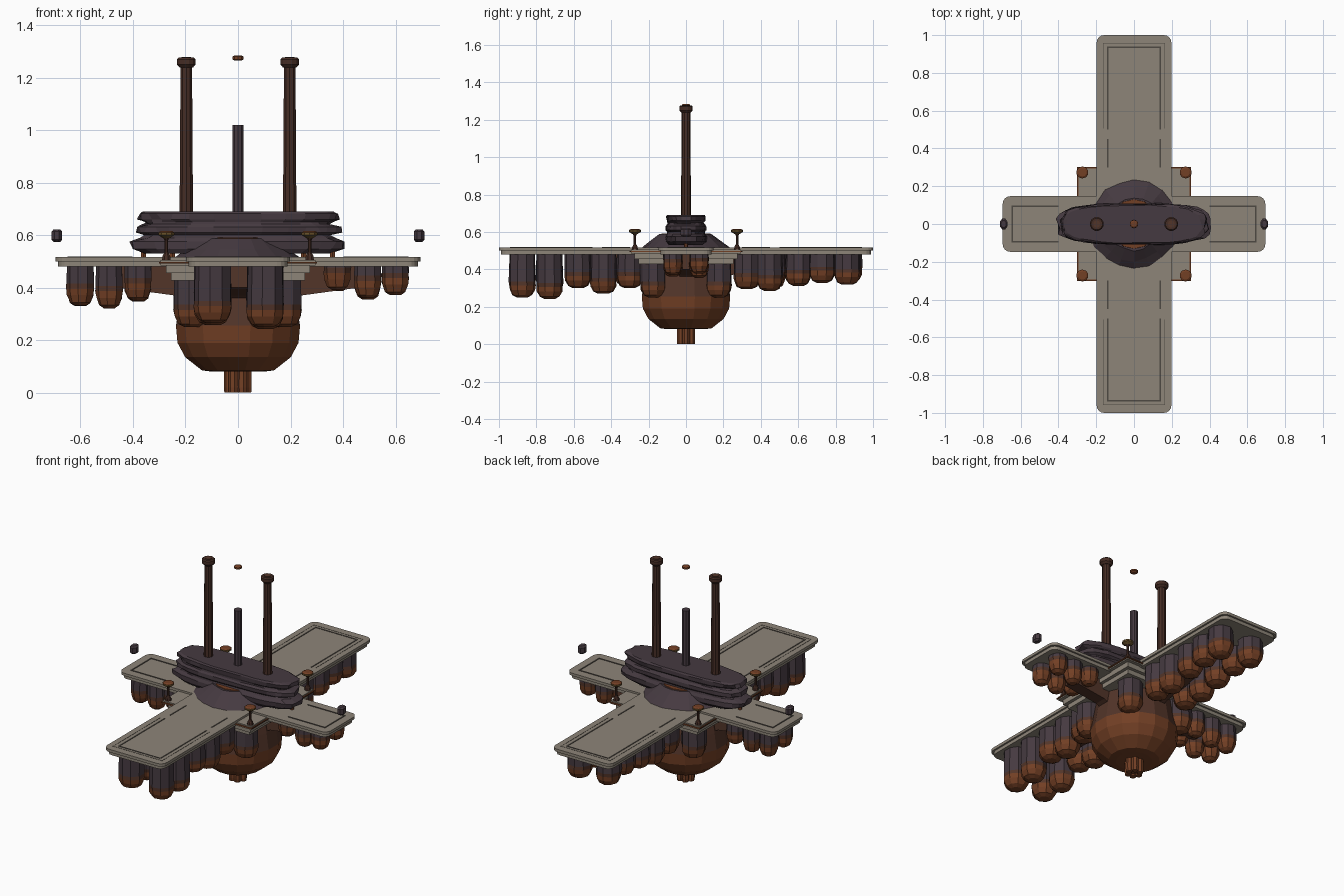
import bpy, bmesh, math, random

random.seed(4)
cube = bpy.data.objects.get("Cube")
if cube:
    bpy.data.objects.remove(cube, do_unlink=True)


def material(name, r, g, b):
    m = bpy.data.materials.new(name)
    m.use_nodes = True
    m.diffuse_color = (r, g, b, 1)
    bsdf = m.node_tree.nodes["Principled BSDF"]
    bsdf.inputs["Base Color"].default_value = (r, g, b, 1)
    bsdf.inputs["Roughness"].default_value = 0.9
    return m


STONE = material("grey stone", 0.27, 0.235, 0.19)
GROOVE = material("dark groove", 0.075, 0.065, 0.055)
PURPLE = material("dark purple rock", 0.06, 0.042, 0.052)
BROWN = material("brown", 0.085, 0.035, 0.022)
RUST = material("rust", 0.17, 0.05, 0.018)
DARK = material("dark brown", 0.06, 0.026, 0.018)
GOLD = material("old gold", 0.14, 0.085, 0.025)


def finish(name, bm, mats, rule=None):
    bmesh.ops.recalc_face_normals(bm, faces=bm.faces)
    if rule:
        for f in bm.faces:
            f.material_index = rule(f.calc_center_median())
    mesh = bpy.data.meshes.new(name)
    bm.to_mesh(mesh)
    bm.free()
    for m in mats:
        mesh.materials.append(m)
    ob = bpy.data.objects.new(name, mesh)
    bpy.context.collection.objects.link(ob)
    return ob


def lathe(name, profile, mats, x=0, y=0, sides=8, sx=1, sy=1, power=1, jitter=0, rule=None):
    """Stack of rings through (radius, z) points, optionally squared and roughened."""
    bm = bmesh.new()
    rings = []
    for r, z in profile:
        ring = []
        for i in range(sides):
            a = math.tau * (i + 0.5) / sides
            c, s = math.cos(a), math.sin(a)
            c = math.copysign(abs(c) ** power, c)
            s = math.copysign(abs(s) ** power, s)
            k = r * (1 + random.uniform(-jitter, jitter))
            ring.append(bm.verts.new((x + c * k * sx, y + s * k * sy, z)))
        rings.append(ring)
    for low, high in zip(rings, rings[1:]):
        for i in range(sides):
            j = (i + 1) % sides
            bm.faces.new((low[i], low[j], high[j], high[i]))
    bm.faces.new(rings[0])
    bm.faces.new(rings[-1])
    return finish(name, bm, mats, rule)


def slab(name, hx, hy, z0, z1, mat, x=0, y=0, radius=0.0):
    """Box with rounded vertical corners."""
    bm = bmesh.new()
    bmesh.ops.create_cube(bm, size=1)
    for v in bm.verts:
        v.co = (x + v.co.x * 2 * hx, y + v.co.y * 2 * hy, z0 if v.co.z < 0 else z1)
    if radius:
        edges = [e for e in bm.edges if abs(e.verts[0].co.z - e.verts[1].co.z) > 0.001]
        bmesh.ops.bevel(bm, geom=edges, offset=radius, segments=4, profile=0.5, affect='EDGES')
    return finish(name, bm, [mat])


def barrel(name, x, y, r, bottom):
    """Hanging pod with a rusty rounded foot."""
    profile = [(r * 0.4, bottom), (r * 0.75, bottom + 0.012), (r * 0.95, bottom + 0.04),
               (r, bottom + 0.065), (r, bottom + 0.085), (r * 0.97, 0.485)]
    return lathe(name, profile, [RUST, BROWN, PURPLE], x, y, 9, jitter=0.04,
                 rule=lambda c: 0 if c.z < bottom + 0.056 else 1 if c.z < bottom + 0.08 else 2)


# Cross-shaped deck with a stepped edge
slab("long_deck", 0.198, 1.0, 0.5, 0.517, STONE, radius=0.04)
slab("long_deck_under", 0.188, 0.99, 0.48, 0.5, STONE, radius=0.04)
slab("short_deck", 0.695, 0.147, 0.5, 0.516, STONE, radius=0.04)
slab("short_deck_under", 0.685, 0.137, 0.48, 0.5, STONE, radius=0.04)

# Square centre platform, narrowing downwards
slab("platform_top", 0.295, 0.295, 0.485, 0.505, STONE)
slab("platform_trim", 0.301, 0.301, 0.492, 0.498, RUST)
slab("platform_middle", 0.275, 0.275, 0.455, 0.485, STONE)
slab("platform_bottom", 0.255, 0.255, 0.428, 0.455, STONE)

# Grooved borders inlaid on the arms
for s in (-1, 1):
    for t in (-1, 1):
        slab("long_groove", 0.004, 0.218, 0.515, 0.519, GROOVE, t * 0.138, s * 0.718)
        slab("long_groove_inner", 0.004, 0.075, 0.515, 0.519, GROOVE, t * 0.138, s * 0.375)
        slab("long_groove_outer", 0.0015, 0.225, 0.515, 0.518, GROOVE, t * 0.163, s * 0.73)
        slab("short_groove", 0.122, 0.004, 0.515, 0.519, GROOVE, s * 0.523, t * 0.094)
    slab("long_groove_end", 0.142, 0.004, 0.515, 0.519, GROOVE, 0, s * 0.936)
    slab("long_groove_outer_end", 0.165, 0.0015, 0.515, 0.518, GROOVE, 0, s * 0.956)
    slab("short_groove_end", 0.004, 0.098, 0.515, 0.519, GROOVE, s * 0.645, 0)

# Pods beneath the long arms, two rows each
front_row = [(-0.87, 0.25), (-0.72, 0.242), (-0.575, 0.3), (-0.44, 0.27), (-0.31, 0.3)]
back_row = [(0.865, 0.318), (0.73, 0.328), (0.595, 0.312), (0.455, 0.285), (0.33, 0.295)]
for y, bottom in front_row + back_row:
    for x in (-0.095, 0.105):
        barrel("long_arm_pod", x, y + random.uniform(-0.01, 0.01), 0.072,
               bottom + (0.015 if x < 0 else 0))

# Smaller pods beneath the short arms
left_row = [(0.6, 0.367), (0.495, 0.352), (0.38, 0.385)]
right_row = [(-0.6, 0.328), (-0.49, 0.318), (-0.38, 0.338)]
for x, bottom in left_row + right_row:
    for y in (-0.07, 0.07):
        barrel("short_arm_pod", x, y, 0.053, bottom + random.uniform(0, 0.015))

# Corner pods around the bowl
for sx in (-1, 1):
    for sy in (-1, 1):
        barrel("corner_pod", sx * 0.175, sy * 0.175, 0.07, 0.25)

# Sloping brackets from the bowl to the arms
for dx, dy, reach in ((1, 0, 0.46), (-1, 0, 0.46), (0, 1, 0.5), (0, -1, 0.5)):
    bm = bmesh.new()
    sides = []
    for w in (-0.035, 0.035):
        sides.append([bm.verts.new((dx * d + dy * w, dy * d + dx * w, z))
                      for d, z in ((0.15, 0.485), (0.15, 0.33), (0.24, 0.37), (reach, 0.4), (reach, 0.485))])
    bm.faces.new(sides[0])
    bm.faces.new(sides[1])
    for i in range(5):
        j = (i + 1) % 5
        bm.faces.new((sides[0][i], sides[0][j], sides[1][j], sides[1][i]))
    finish("arm_bracket", bm, [BROWN])

# Bowl and the bundled stem below it
lathe("bowl", [(0.1, 0.08), (0.14, 0.085), (0.205, 0.135), (0.235, 0.19), (0.241, 0.255),
               (0.225, 0.35), (0.205, 0.45)], [RUST, BROWN], sides=16,
      rule=lambda c: 0 if c.z < 0.25 else 1)
for i in range(6):
    a = math.tau * i / 6
    lathe("stem_strand", [(0.018, 0), (0.02, 0.02), (0.019, 0.1)], [RUST],
          0.034 * math.cos(a), 0.034 * math.sin(a), 7)
lathe("stem_core", [(0.03, 0.01), (0.03, 0.1)], [RUST])

# Rocky mound with a rusty crater
lathe("mound", [(0.24, 0.512), (0.195, 0.545), (0.14, 0.588)], [PURPLE], sides=18, jitter=0.04)
lathe("mound_crater", [(0.135, 0.57), (0.13, 0.592)], [RUST], sides=14)

# Layered rock slab
lathe("layered_rock", [(0.86, 0.53), (0.99, 0.548), (1.0, 0.575), (0.9, 0.59), (0.88, 0.6),
                       (0.96, 0.61), (0.97, 0.632), (0.88, 0.642), (0.87, 0.65),
                       (0.93, 0.66), (0.94, 0.682), (0.88, 0.69)],
      [PURPLE], 0, 0, 28, 0.405, 0.112, 0.65, 0.035)
for x in (-0.36, -0.25, 0.25, 0.36):
    lathe("rock_foot", [(0.012, 0.51), (0.012, 0.545)], [RUST], x, 0, 6)

# Tall columns with capitals, and the shorter middle post
for x in (-0.197, 0.197):
    lathe("column", [(0.027, 0.67), (0.023, 1.25)], [DARK], x, 0, 10)
    lathe("column_capital", [(0.026, 1.238), (0.037, 1.25), (0.037, 1.27), (0.031, 1.276)],
          [DARK], x, 0, 12)
    lathe("column_cap_plate", [(0.019, 1.274), (0.019, 1.279)], [BROWN], x, 0, 10)
lathe("middle_post", [(0.023, 0.67), (0.023, 1.02)], [PURPLE], sides=10)
lathe("floating_disc", [(0.014, 1.265), (0.022, 1.27), (0.022, 1.28), (0.014, 1.285)], [RUST], sides=10)

# Corner finials
for sx in (-1, 1):
    for sy in (-1, 1):
        x, y = sx * 0.273, sy * 0.273
        lathe("finial_stem", [(0.018, 0.5), (0.016, 0.52), (0.007, 0.535), (0.007, 0.58), (0.015, 0.592)],
              [DARK], x, y)
        lathe("finial_cap", [(0.015, 0.59), (0.032, 0.6), (0.032, 0.61), (0.022, 0.616)],
              [GOLD, RUST], x, y, 10, rule=lambda c: 1 if c.z > 0.612 else 0)

# Floating stones beyond the short arms
for x in (-0.69, 0.69):
    lathe("floating_stone", [(0.014, 0.574), (0.022, 0.583), (0.022, 0.613), (0.014, 0.622)],
          [PURPLE], x, 0, 8, sy=1.4)
